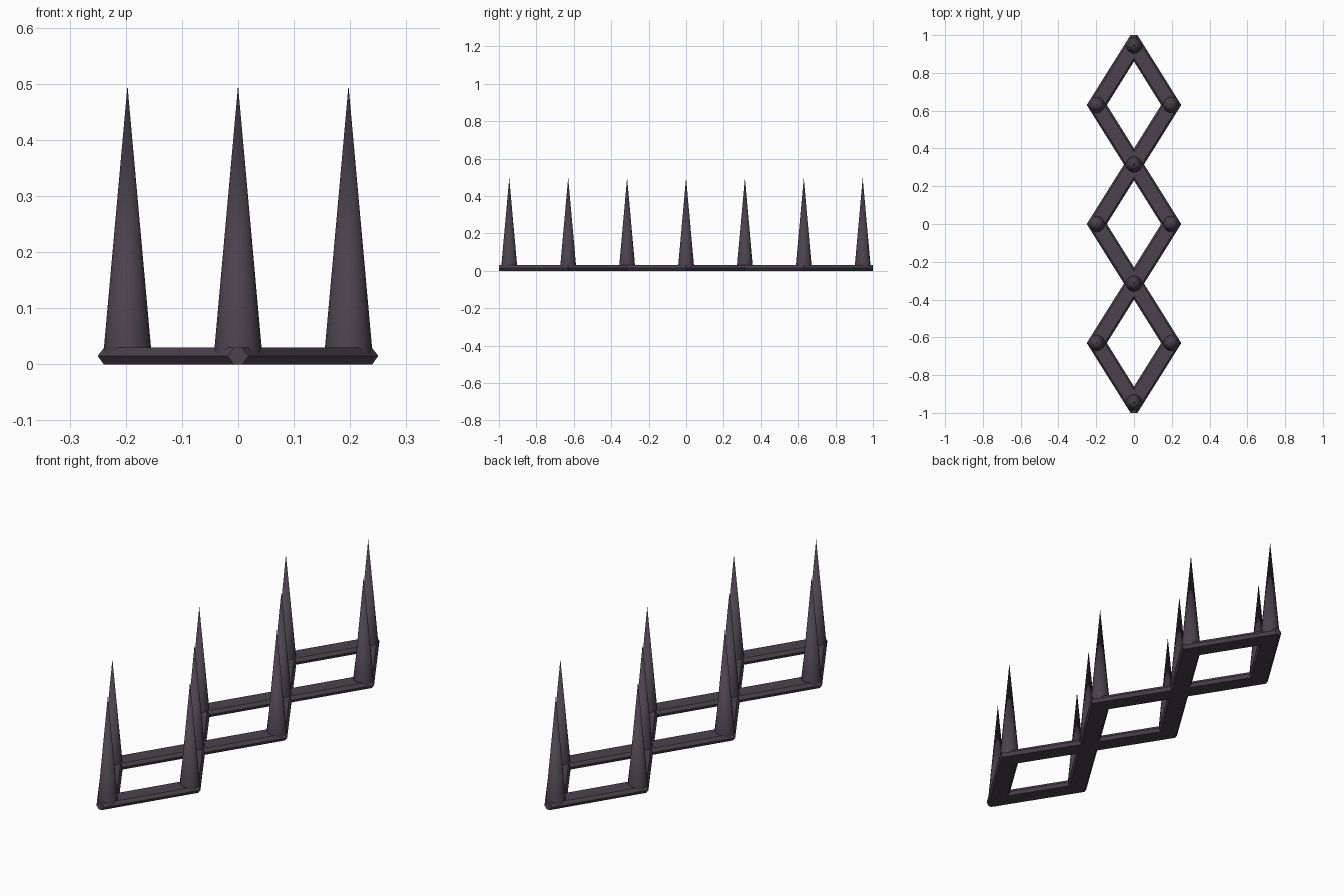
import bpy, bmesh, math

if "Cube" in bpy.data.objects:
    bpy.data.objects.remove(bpy.data.objects["Cube"])

HX, HY = 0.197, 0.315          # half width and half length of one diamond
L = math.hypot(HX, HY)
SX, SY = L / HY, L / HX        # mitre factors at side and end corners
CENTRES = (-2 * HY, 0, 2 * HY)

iron = bpy.data.materials.new("dark_iron")
iron.diffuse_color = (0.07, 0.055, 0.074, 1)
iron.use_nodes = True
iron.node_tree.nodes["Principled BSDF"].inputs["Base Color"].default_value = iron.diffuse_color


def add_object(name, bm):
    bmesh.ops.recalc_face_normals(bm, faces=bm.faces)
    me = bpy.data.meshes.new(name)
    bm.to_mesh(me)
    bm.free()
    me.materials.append(iron)
    ob = bpy.data.objects.new(name, me)
    bpy.context.collection.objects.link(ob)
    return ob


# Diamond frames: six-sided bar profile (offset, height) swept round mitred corners
profile = [(-0.045, 0.015), (-0.036, 0.0), (0.036, 0.0),
           (0.045, 0.015), (0.035, 0.03), (-0.035, 0.03)]
for i, cy in enumerate(CENTRES):
    bm = bmesh.new()
    loops = []
    for w, z in profile:
        x, y = HX + w * SX, HY + w * SY
        pts = [(x, cy), (0, cy + y), (-x, cy), (0, cy - y)]
        loops.append([bm.verts.new((px, py, z)) for px, py in pts])
    for a in range(6):
        p, q = loops[a], loops[(a + 1) % 6]
        for k in range(4):
            n = (k + 1) % 4
            bm.faces.new((p[k], p[n], q[n], q[k]))
    # Blunt the two outer tips of the strip
    for side in (-1, 1):
        if cy * side > 0.1:
            cut = bmesh.ops.bisect_plane(
                bm, geom=bm.verts[:] + bm.edges[:] + bm.faces[:],
                plane_co=(0, side, 0), plane_no=(0, side, 0), clear_outer=True)
            edges = [e for e in cut["geom_cut"] if isinstance(e, bmesh.types.BMEdge)]
            bmesh.ops.holes_fill(bm, edges=edges)
    add_object(f"diamond_frame_{i + 1}", bm)

# Spikes at every joint
joints = [(0, y) for y in (-3 * HY, -HY, HY, 3 * HY)]
joints += [(s * HX, y) for s in (-1, 1) for y in CENTRES]
Z0, TIP = 0.012, 0.497
for i, (x, y) in enumerate(joints):
    bm = bmesh.new()
    bmesh.ops.create_cone(bm, cap_ends=True, segments=16, radius1=0.0435,
                          radius2=0.0, depth=TIP - Z0)
    bmesh.ops.remove_doubles(bm, verts=bm.verts, dist=1e-5)
    bmesh.ops.translate(bm, verts=bm.verts, vec=(x, y, (Z0 + TIP) / 2))
    for f in bm.faces:
        f.smooth = len(f.verts) < 5
    for e in bm.edges:
        e.smooth = all(len(f.verts) < 5 for f in e.link_faces)
    add_object(f"spike_{i + 1}", bm)
